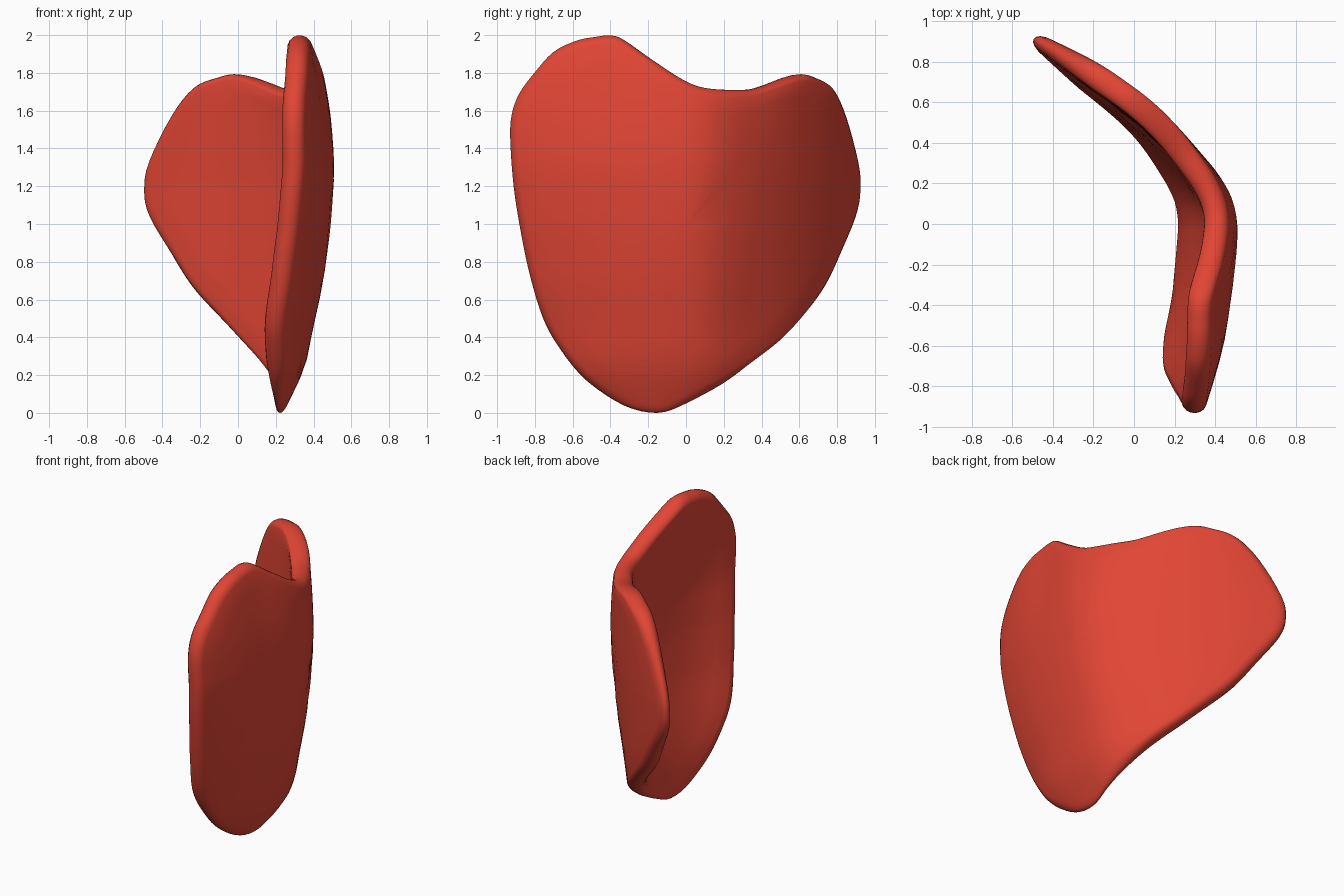
import bpy, bmesh, math
from mathutils import Vector

if "Cube" in bpy.data.objects:
    bpy.data.objects.remove(bpy.data.objects["Cube"])

# Heart outline seen from the right side (y, z)
OUTLINE = [(-.15, 0), (0, .05), (.18, .15), (.33, .265), (.48, .385), (.61, .53), (.71, .67),
           (.8, .85), (.885, 1.04), (.912, 1.18), (.9, 1.33), (.83, 1.57), (.755, 1.72),
           (.67, 1.775), (.58, 1.79), (.37, 1.72), (.25, 1.71), (.1, 1.72), (-.01, 1.76),
           (-.18, 1.87), (-.33, 1.975), (-.4, 1.997), (-.48, 1.99), (-.58, 1.97), (-.7, 1.91),
           (-.8, 1.8), (-.88, 1.69), (-.92, 1.58), (-.928, 1.45), (-.91, 1.2), (-.87, .95),
           (-.82, .72), (-.75, .5), (-.66, .34), (-.52, .17), (-.33, .04)]
# Plan curve of the folded plate: y -> x
PLAN = [(-1.1, .24), (-.92, .285), (-.75, .34), (-.57, .39), (-.14, .45), (.05, .45), (.17, .40),
        (.28, .31), (.455, .15), (.605, -.03), (.785, -.29), (1.1, -.79)]
# Vertical bow of the plate: z -> x shift
BOW = [(-.2, -.28), (0, -.225), (.1, -.20), (.25, -.155), (.43, -.12), (.7, -.06), (1, -.02),
       (1.3, 0), (1.57, -.02), (1.8, -.06), (2, -.105), (2.2, -.15)]
HALF, INSET, STEPS = .062, .06, 4
CENTRE = Vector((0, 1.0))


def lerp(table, v):
    for (a, p), (b, q) in zip(table, table[1:]):
        if v <= b:
            return p + (q - p) * (v - a) / (b - a)
    return table[-1][1]


def smooth(table, v, w=.07):
    return sum(lerp(table, v + w * k / 3) for k in range(-3, 4)) / 7


def ramp(v, a, b):
    t = min(max((v - a) / (b - a), 0), 1)
    return t * t * (3 - 2 * t)


def mid(y, z):
    back = ramp(y, .05, .6)
    front = ramp(y, -.3, -.85)
    tilt = (.10 if z < 1.2 else .04) * (z - 1.2)
    return (smooth(PLAN, y) + smooth(BOW, z) * (1 - back) + tilt * back
            + .07 * (z - 1.35) * front)


def surface(p, t):
    y, z = p
    d = .01
    n = Vector((1, -(mid(y + d, z) - mid(y - d, z)) / (2 * d),
                -(mid(y, z + d) - mid(y, z - d)) / (2 * d))).normalized()
    # The plate thins towards the bottom point and the back tip
    t *= (.4 + .6 * ramp(z, 0, .3)) * (1 - .4 * ramp(y, .7, .93))
    return Vector((mid(y, z), y, z)) + n * t


def spline(points):
    out, n = [], len(points)
    for i in range(n):
        a, b, c, d = (Vector(points[(i + k) % n]) for k in (-1, 0, 1, 2))
        for j in range(STEPS):
            t = j / STEPS
            out.append(.5 * (2 * b + (c - a) * t + (2 * a - 5 * b + 4 * c - d) * t * t
                             + (3 * b - a - 3 * c + d) * t ** 3))
    return out


# Rings run from the outer face, round the rim, to the inner face
rings = [(s, 0, HALF) for s in (.1, .25, .4, .52, .64, .76, .88)]
for k in range(9):
    a = math.pi / 2 - math.pi * k / 8
    rings.append((1, INSET * (1 - math.cos(a)), HALF * math.sin(a)))
rings += [(s, 0, -HALF) for s in (.88, .76, .64, .52, .4, .25, .1)]

bm = bmesh.new()
edge = spline(OUTLINE)
loops = []
for s, inset, t in rings:
    loop = []
    for p in edge:
        r = p - CENTRE
        slope = 1 - .35 * ramp(p.x, .1, .4)
        length = (r.length - INSET * slope) * s if s < 1 else r.length - inset * slope
        loop.append(bm.verts.new(surface(CENTRE + r.normalized() * length, t)))
    loops.append(loop)
n = len(edge)
for a, b in zip(loops, loops[1:]):
    for i in range(n):
        j = (i + 1) % n
        bm.faces.new((a[i], b[i], b[j], a[j]))
for loop, t in ((loops[0], HALF), (loops[-1], -HALF)):
    c = bm.verts.new(surface(CENTRE, t))
    for i in range(n):
        bm.faces.new((c, loop[i], loop[(i + 1) % n]))
bmesh.ops.recalc_face_normals(bm, faces=bm.faces)
low = min(v.co.z for v in bm.verts)
for v in bm.verts:
    v.co.z -= low
for f in bm.faces:
    f.smooth = True

mesh = bpy.data.meshes.new("folded_plate")
bm.to_mesh(mesh)
bm.free()
plate = bpy.data.objects.new("folded_plate", mesh)
bpy.context.collection.objects.link(plate)

red = bpy.data.materials.new("red")
red.diffuse_color = (.75, .06, .035, 1)
red.use_nodes = True
red.node_tree.nodes["Principled BSDF"].inputs["Base Color"].default_value = red.diffuse_color
mesh.materials.append(red)
